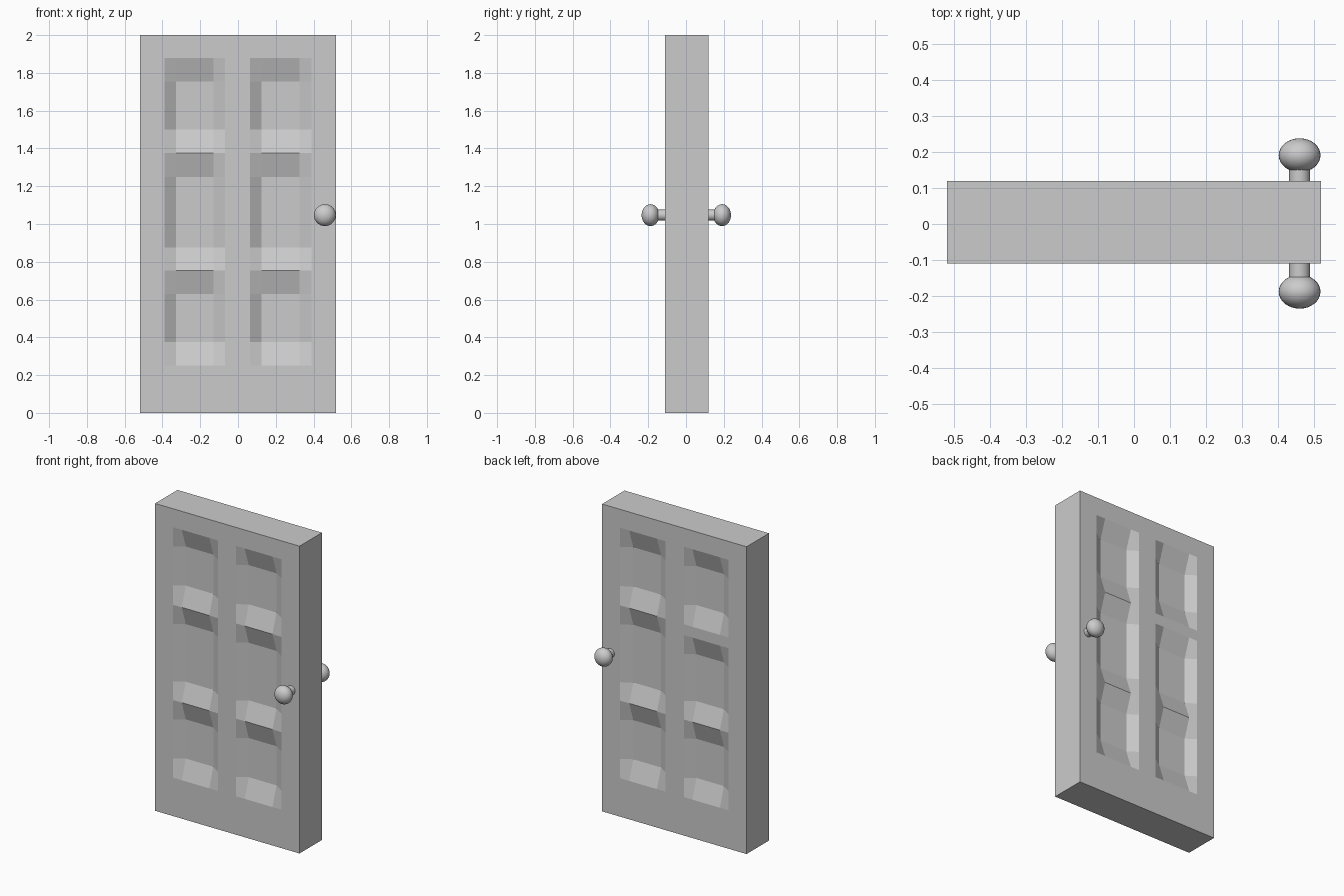
import bpy, bmesh, math
from mathutils import Matrix

if "Cube" in bpy.data.objects:
    bpy.data.objects.remove(bpy.data.objects["Cube"])

W, H = 0.52, 2.0
FRONT, BACK = -0.11, 0.12
DEPTH = 0.042
LEFT = (-0.39, -0.328, -0.13, -0.068)
RIGHT = (0.063, 0.125, 0.325, 0.39)
# panel rows: outer top, inner top, inner bottom, outer bottom
ROWS = [(1.88, 1.755, 1.5, 1.375), (1.375, 1.25, 0.875, 0.755), (0.755, 0.63, 0.375, 0.25)]
GAP_ROWS = [ROWS[0], (1.305, 1.18, 0.875, 0.755), ROWS[2]]


def add_face(bm, sign, pts):
    vs = [bm.verts.new(p) for p in pts]
    bm.faces.new(vs if sign < 0 else vs[::-1])


def add_rect(bm, y, sign, x0, x1, z0, z1):
    add_face(bm, sign, [(x0, y, z0), (x1, y, z0), (x1, y, z1), (x0, y, z1)])


def add_side(bm, y, sign, columns):
    # flat stiles between the panel columns
    for x0, x1 in ((-W, LEFT[0]), (LEFT[3], RIGHT[0]), (RIGHT[3], W)):
        add_rect(bm, y, sign, x0, x1, 0, H)
    # sunken panels and the flat rails above, between and below them
    for xs, rows in columns:
        top = H
        for row in rows:
            if top - row[0] > 0.001:
                add_rect(bm, y, sign, xs[0], xs[3], row[0], top)
            top = row[3]

            def point(i, k):
                d = DEPTH if i in (1, 2) and k in (1, 2) else 0
                return (xs[i], y - sign * d, row[k])
            for i in range(3):
                for k in range(3):
                    add_face(bm, sign, [point(i, k + 1), point(i + 1, k + 1),
                                        point(i + 1, k), point(i, k)])
        add_rect(bm, y, sign, xs[0], xs[3], 0, top)


# door slab with panels on both faces
bm = bmesh.new()
add_side(bm, FRONT, -1, [(LEFT, ROWS), (RIGHT, ROWS)])
add_side(bm, BACK, 1, [(LEFT, GAP_ROWS), (RIGHT, ROWS)])
for x, s in ((-W, 1), (W, -1)):
    add_face(bm, s, [(x, FRONT, 0), (x, BACK, 0), (x, BACK, H), (x, FRONT, H)])
for z, s in ((0, 1), (H, -1)):
    add_face(bm, s, [(-W, FRONT, z), (W, FRONT, z), (W, BACK, z), (-W, BACK, z)])
bmesh.ops.remove_doubles(bm, verts=bm.verts, dist=0.0001)
mesh = bpy.data.meshes.new("door_slab")
bm.to_mesh(mesh)
bm.free()
bpy.context.collection.objects.link(bpy.data.objects.new("door_slab", mesh))

# knob and stem on each face
for side, y, sign in (("front", FRONT, -1), ("back", BACK, 1)):
    bpy.ops.mesh.primitive_cylinder_add(vertices=32, radius=0.029, depth=0.06,
                                        location=(0.46, y + sign * 0.025, 1.047),
                                        rotation=(math.pi / 2, 0, 0))
    bpy.context.object.name = side + "_knob_stem"
    bpy.ops.object.shade_smooth_by_angle()
    bpy.ops.mesh.primitive_uv_sphere_add(segments=32, ring_count=16, radius=1)
    knob = bpy.context.object
    knob.name = side + "_knob"
    knob.data.transform(Matrix.Diagonal((0.058, 0.047, 0.058, 1)))
    knob.location = (0.46, -0.188 if sign < 0 else 0.191, 1.047)
    bpy.ops.object.shade_smooth_by_angle()
